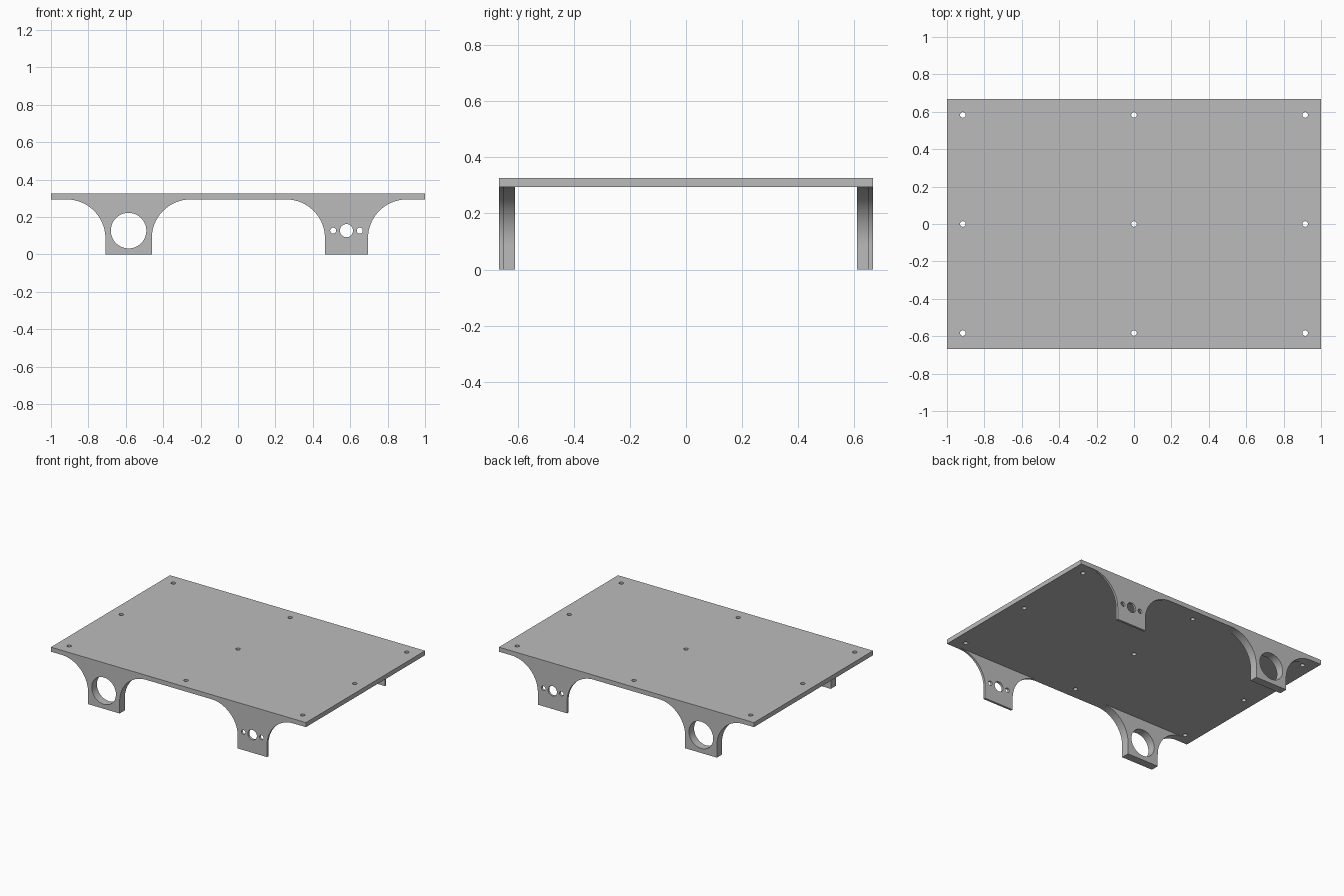
import bpy, bmesh, math
from mathutils import Matrix, Vector

if "Cube" in bpy.data.objects:
    bpy.data.objects.remove(bpy.data.objects["Cube"], do_unlink=True)

HALF_DEPTH, TOP, UNDERSIDE = 0.667, 0.326, 0.294

grey = bpy.data.materials.new("light_grey")
grey.use_nodes = True
grey.diffuse_color = (0.5, 0.5, 0.5, 1)
grey.node_tree.nodes["Principled BSDF"].inputs["Base Color"].default_value = (0.5, 0.5, 0.5, 1)


def prism(name, outline, offset):
    """Extrude a closed outline of 3D points along the offset vector."""
    bm = bmesh.new()
    face = bm.faces.new([bm.verts.new(p) for p in outline])
    moved = bmesh.ops.extrude_face_region(bm, geom=[face])["geom"]
    bmesh.ops.translate(bm, vec=offset, verts=[v for v in moved if isinstance(v, bmesh.types.BMVert)])
    bmesh.ops.recalc_face_normals(bm, faces=bm.faces)
    return make_object(name, bm)


def make_object(name, bm):
    mesh = bpy.data.meshes.new(name)
    bm.to_mesh(mesh)
    bm.free()
    mesh.materials.append(grey)
    obj = bpy.data.objects.new(name, mesh)
    bpy.context.collection.objects.link(obj)
    return obj


def drill(obj, holes, turn=Matrix()):
    """Cut round holes, each a centre and a radius, then smooth their walls."""
    bm = bmesh.new()
    for centre, radius in holes:
        bmesh.ops.create_cone(bm, cap_ends=True, segments=48, radius1=radius, radius2=radius,
                              depth=0.3, matrix=Matrix.Translation(centre) @ turn)
    cutter = make_object("hole_cutter", bm)
    cutter.hide_render = True
    mod = obj.modifiers.new("holes", 'BOOLEAN')
    mod.operation, mod.solver, mod.object = 'DIFFERENCE', 'EXACT', cutter
    bpy.ops.object.select_all(action='DESELECT')
    bpy.context.view_layer.objects.active = obj
    obj.select_set(True)
    bpy.ops.object.modifier_apply(modifier=mod.name)
    bpy.data.objects.remove(cutter, do_unlink=True)
    bpy.ops.object.shade_smooth_by_angle(angle=math.radians(30))


def leg(name, x, half_width, fillet, thickness, side, holes):
    """Leg flush with the plate edge, flaring into the underside by fillets."""
    steps = 24
    flare = []
    for i in range(steps + 1):
        a = math.pi / 2 * i / steps
        flare.append((half_width + fillet * (1 - math.cos(a)),
                      UNDERSIDE - fillet * (1 - math.sin(a))))
    right = [(half_width, 0)] + flare
    profile = right + [(-px, pz) for px, pz in reversed(right)]
    y = side * HALF_DEPTH
    obj = prism(name, [(x + px, y, pz) for px, pz in profile], Vector((0, -side * thickness, 0)))
    drill(obj, [(Vector((x + dx, y, 0.127)), r) for dx, r in holes],
          Matrix.Rotation(math.pi / 2, 4, 'X'))


# Top plate with a grid of screw holes
corners = [(-1, -1), (1, -1), (1, 1), (-1, 1)]
plate = prism("top_plate", [(sx, sy * HALF_DEPTH, UNDERSIDE) for sx, sy in corners],
              Vector((0, 0, TOP - UNDERSIDE)))
drill(plate, [(Vector((0.915 * i, 0.583 * j, TOP)), 0.015) for i in (-1, 0, 1) for j in (-1, 0, 1)])

# Thick bearing legs and thin motor legs, on both long edges
for side, label in ((-1, "front"), (1, "back")):
    leg(label + "_bearing_leg", -0.585, 0.124, 0.208, 0.058, side, [(0, 0.095)])
    leg(label + "_motor_leg", 0.58, 0.115, 0.208, 0.016, side,
        [(0, 0.035), (-0.071, 0.016), (0.071, 0.016)])
